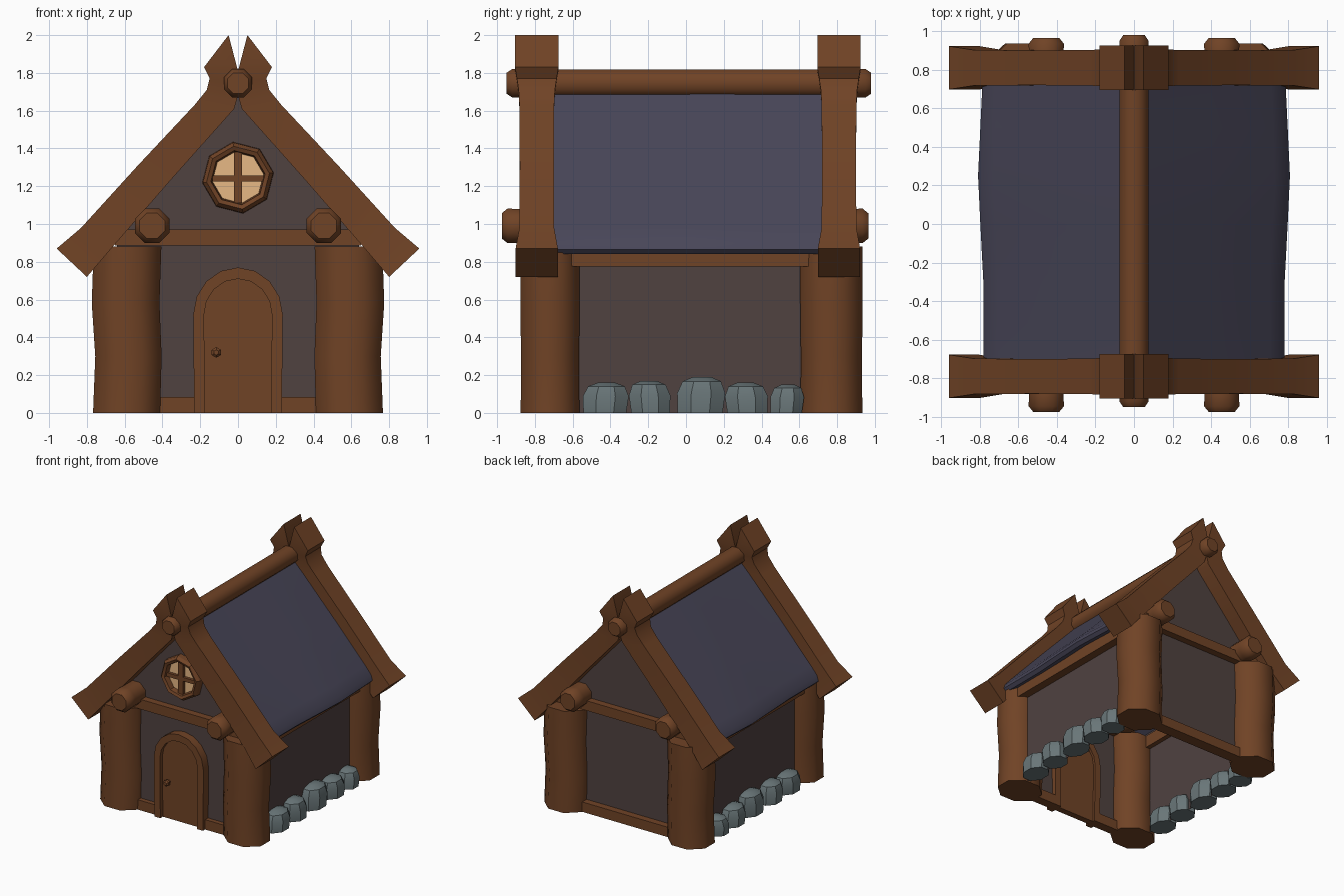
import bpy, bmesh, math
from mathutils import Vector

if "Cube" in bpy.data.objects:
    bpy.data.objects.remove(bpy.data.objects["Cube"])


def material(name, rgb):
    m = bpy.data.materials.new(name)
    m.diffuse_color = (*rgb, 1)
    m.use_nodes = True
    m.node_tree.nodes["Principled BSDF"].inputs["Base Color"].default_value = m.diffuse_color
    return m


WOOD = material("brown wood", (0.162, 0.056, 0.019))
WALL = material("dark plaster", (0.080, 0.054, 0.051))
ROOF = material("slate blue roof", (0.065, 0.061, 0.098))
STONE = material("grey stone", (0.141, 0.180, 0.188))
GLASS = material("warm window", (0.83, 0.50, 0.24))


def loft(name, rings, mat, cyclic=False, smooth=30, drop=None):
    """Skin a list of closed rings; cap the ends unless cyclic."""
    bm = bmesh.new()
    vs = [[bm.verts.new(p) for p in r] for r in rings]
    n = len(vs[0])
    pairs = list(zip(vs, vs[1:])) + ([(vs[-1], vs[0])] if cyclic else [])
    for a, b in pairs:
        for i in range(n):
            j = (i + 1) % n
            bm.faces.new((a[i], a[j], b[j], b[i]))
    if not cyclic:
        bm.faces.new(vs[0])
        bm.faces.new(vs[-1])
    bmesh.ops.recalc_face_normals(bm, faces=bm.faces)
    if drop:
        bm.normal_update()
        bmesh.ops.delete(bm, geom=[f for f in bm.faces if drop(f)], context='FACES_ONLY')
    me = bpy.data.meshes.new(name)
    bm.to_mesh(me)
    bm.free()
    me.materials.append(mat)
    me.polygons.foreach_set("use_smooth", [True] * len(me.polygons))
    me.set_sharp_from_angle(angle=math.radians(smooth))
    ob = bpy.data.objects.new(name, me)
    bpy.context.collection.objects.link(ob)
    return ob


def octagon(c, u, v, ru, rv, n=8, turn=0.5):
    """Ring of n points around c in the plane of u and v."""
    return [Vector(c) + Vector(u) * ru * math.cos((i + turn) * math.tau / n)
            + Vector(v) * rv * math.sin((i + turn) * math.tau / n) for i in range(n)]


X, Y, Z = (1, 0, 0), (0, 1, 0), (0, 0, 1)


def box(name, x0, x1, y0, y1, z0, z1, mat=WOOD):
    loft(name, [[(x0, y, z0), (x1, y, z0), (x1, y, z1), (x0, y, z1)] for y in (y0, y1)], mat)


def log(name, x, z, r, y0, y1):
    st = [(y0, .75), (y0 + .03, 1.02), (y0 + .09, 1), (y1 - .09, 1), (y1 - .03, 1.02), (y1, .75)]
    loft(name, [octagon((x, y, z), X, Z, r * k, r * k) for y, k in st], WOOD, smooth=50)


# Wall shell, open below and under the roof
gable = [(-.64, 0), (.64, 0), (.64, .95), (0, 1.67), (-.64, .95)]
loft("walls", [[(x, y, z) for x, z in gable] for y in (-.74, .77)], WALL,
     drop=lambda f: abs(f.normal.z) > .3)

# Log beams
log("ridge_beam", 0, 1.745, .08, -.95, .98)
for s in (-1, 1):
    log("purlin_beam", s * .455, .99, .097, -.975, .965)

# Crossed gable boards: inner point, outer point, half thickness
board = [((.80, .72), (.96, .87), .112), ((.68, .86), (.83, .98), .092),
         ((.35, 1.24), (.53, 1.31), .09), ((.02, 1.61), (.23, 1.63), .092),
         ((0, 1.68), (.165, 1.71), .096), ((0, 1.75), (.15, 1.77), .105),
         ((0, 1.81), (.18, 1.83), .115), ((.05, 2.0), (.115, 1.915), .115)]
for yc in (-.79, .81):
    for s in (-1, 1):
        loft("gable_board", [[(s * a[0], yc - h, a[1]), (s * b[0], yc - h, b[1]),
                              (s * b[0], yc + h, b[1]), (s * a[0], yc + h, a[1])]
                             for a, b, h in board], WOOD)

# Roof slabs with a soft, slightly wavy eave
slab = [(0, 1.735), (.4, 1.31), (.71, .975), (.77, .905), (.785, .865), (.76, .84),
        (.70, .865), (0, 1.63)]
for s in (-1, 1):
    loft("roof_slab", [[(s * (x + w * x), y, z) for x, z in slab]
                       for y, w in ((-.74, -.005), (-.3, -.005), (0, .015), (.25, .03),
                                    (.5, .015), (.75, .0))], ROOF, smooth=40)

# Corner posts and eave plates
for s in (-1, 1):
    for yc, ry in ((-.72, .168), (.77, .177)):
        st = [(0, .59, 1), (.3, .58, .99), (.58, .595, 1.01), (.88, .585, 1.01)]
        loft("corner_post", [octagon((s * x, yc, z), X, Y, .192 * k, ry * k)
                             for z, x, k in st], WOOD, smooth=50)
    box("eave_plate", *sorted((s * .60, s * .71)), -.62, .65, .775, .88)

# Rails across front and back
for n, y0, y1 in (("front", -.80, -.70), ("back", .73, .83)):
    box(n + "_cross_rail", -.65, .65, y0, y1, .885, .97)
    if n == "back":
        box("back_sill", -.46, .46, y0, y1, 0, .085)
    else:
        for s in (-1, 1):
            box("front_sill", *sorted((s * .20, s * .46)), y0 + .02, y1, 0, .085)


# Door
def arch(w, spring, h, n=8):
    arc = [(w * math.cos(math.pi * i / n), spring + h * math.sin(math.pi * i / n))
           for i in range(n + 1)]
    return [(w - .005, 0), *arc, (-w + .005, 0)]


outer, inner = arch(.237, .52, .25), arch(.18, .52, .19)
loft("door_frame", [[(a[0], -.70, a[1]), (a[0], -.81, a[1]), (b[0], -.81, b[1]), (b[0], -.70, b[1])]
                    for a, b in zip(outer, inner)], WOOD)
loft("door", [[(x, y, z) for x, z in inner] for y in (-.775, -.72)], WOOD)
loft("door_knob", [octagon((-.115, y, .32), X, Z, r, r, 6)
                   for y, r in ((-.76, .012), (-.79, .014), (-.80, .028), (-.82, .028), (-.832, .014))], WOOD)

# Round window: frame ring, pane and cross bars
prof = [(.192, -.72), (.188, -.785), (.168, -.81), (.145, -.80), (.130, -.72)]
ang = [math.tau * i / 8 + .14 for i in range(8)]
C = (0, 0, 1.245)
loft("window_frame", [[(r * math.cos(a), y, 1.245 + r * math.sin(a)) for r, y in prof] for a in ang],
     WOOD, cyclic=True)
loft("window_pane", [octagon((0, y, 1.245), X, Z, .15, .15, 8, .18) for y in (-.757, -.75)], GLASS)
box("window_bar_upright", -.022, .022, -.785, -.745, 1.11, 1.38)
box("window_bar_level", -.135, .135, -.782, -.745, 1.225, 1.258)

# Foundation stones along both sides: centre y, half width, height
stones = [(-.43, .125, .16), (-.187, .113, .17), (.075, .131, .19), (.325, .117, .16), (.53, .092, .15)]
for s in (-1, 1):
    for i, (y, w, h) in enumerate(stones):
        st = [(0, .98), (.55, 1.05), (.88, .84), (1, .4)]
        loft("foundation_stone", [octagon((s * .665, y + .01 * (-1) ** i * t, h * t), X, Y, .1 * k, w * k)
                                  for t, k in st], STONE, smooth=35)
